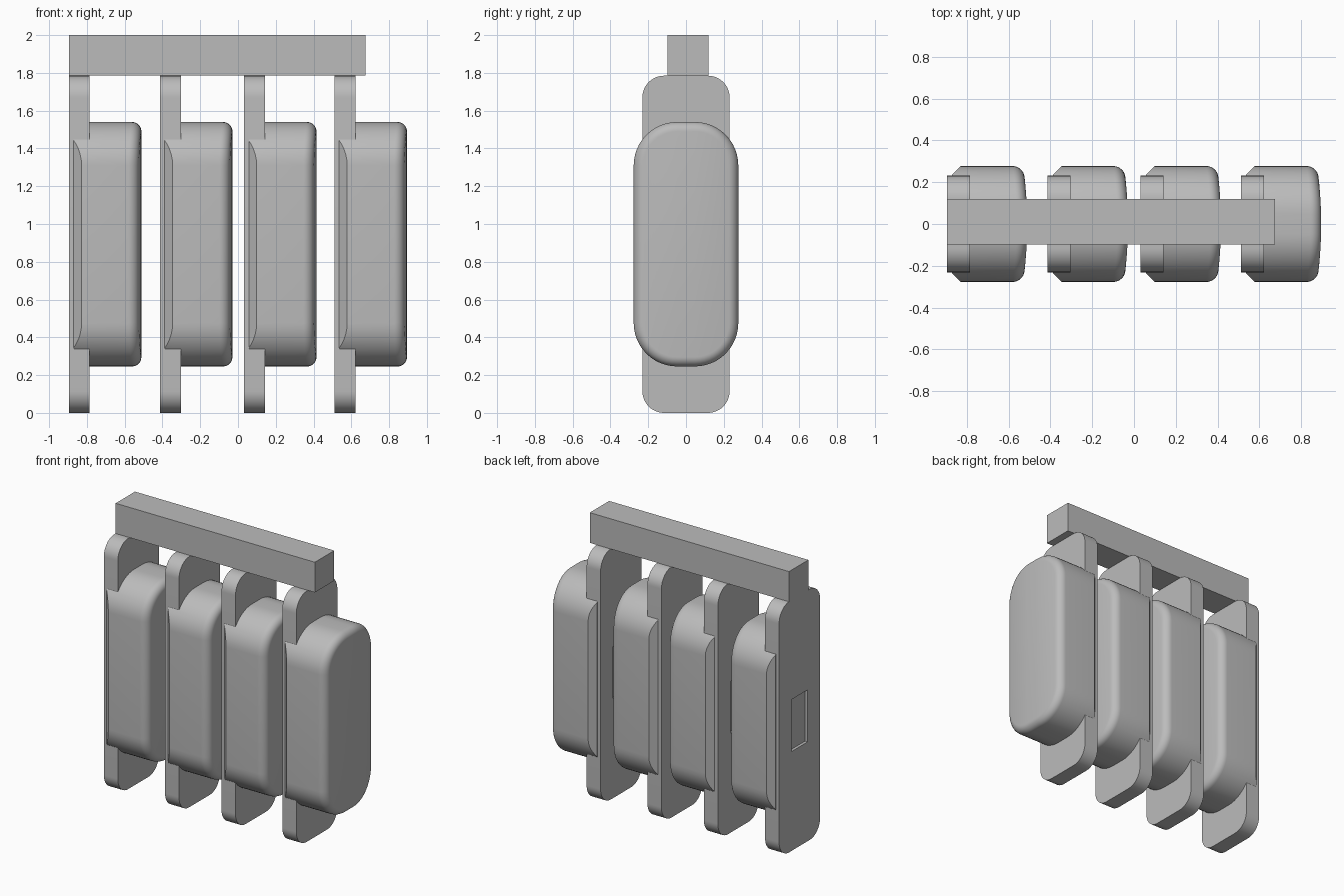
import bpy, bmesh, math
from mathutils import Vector

cube = bpy.data.objects.get("Cube")
if cube:
    bpy.data.objects.remove(cube, do_unlink=True)

grey = bpy.data.materials.new("plain_grey")
grey.use_nodes = True
colour = (0.5, 0.5, 0.5, 1)
grey.diffuse_color = colour
grey.node_tree.nodes["Principled BSDF"].inputs["Base Color"].default_value = colour

PLATE_W, PLATE_HY, PLATE_H = 0.11, 0.231, 1.785
POD_START, POD_END = 0.025, 0.384
POD_HY, POD_HZ, POD_R, POD_Z = 0.277, 0.647, 0.23, 0.893
FILLET, BULGE = 0.05, 0.25
STEPS = 12


def rounded_rect(hy, hz, r):
    """Points of a rounded rectangle: top half right to left, then bottom half back."""
    arc = [math.pi / 2 * i / STEPS for i in range(STEPS + 1)]
    right = [(hy - r + r * math.cos(a), hz - r + r * math.sin(a)) for a in arc]
    top = right + [(-y, z) for y, z in reversed(right)]
    return top + [(y, -z) for y, z in reversed(top)]


def add_ring(bm, points, x_of_y, zc):
    return [bm.verts.new((x_of_y(y), y, z + zc)) for y, z in points]


def bridge(bm, a, b):
    for i in range(len(a)):
        j = (i + 1) % len(a)
        bm.faces.new((a[i], a[j], b[j], b[i]))


def finish(bm, name):
    bmesh.ops.recalc_face_normals(bm, faces=bm.faces)
    mesh = bpy.data.meshes.new(name)
    bm.to_mesh(mesh)
    bm.free()
    mesh.materials.append(grey)
    mesh.shade_smooth()
    mesh.set_sharp_from_angle(angle=math.radians(30))
    return mesh


def place(name, mesh, x=0):
    ob = bpy.data.objects.new(name, mesh)
    ob.location.x = x
    bpy.context.collection.objects.link(ob)


def cut(bm, co, no, clear=False):
    geom = bm.verts[:] + bm.edges[:] + bm.faces[:]
    bmesh.ops.bisect_plane(bm, geom=geom, plane_co=co, plane_no=no, clear_outer=clear)


def plate_mesh():
    # Rounded slab with a shallow rectangular slot on its outer side
    bm = bmesh.new()
    mid = PLATE_H / 2
    points = rounded_rect(PLATE_HY, mid, 0.115)
    a = add_ring(bm, points, lambda y: 0, mid)
    b = add_ring(bm, points, lambda y: PLATE_W, mid)
    bridge(bm, a, b)
    bm.faces.new(a)
    bm.faces.new(b)
    for s in (-1, 1):
        cut(bm, (0, s * 0.09, 0), (0, 1, 0))
        cut(bm, (0, 0, mid + s * 0.185), (0, 0, 1))
    bmesh.ops.recalc_face_normals(bm, faces=bm.faces)
    centre = Vector((0, 0, mid))
    slot = min(bm.faces, key=lambda f: (f.calc_center_median() - centre).length)
    floor = bmesh.ops.extrude_discrete_faces(bm, faces=[slot])["faces"][0]
    bmesh.ops.translate(bm, verts=floor.verts, vec=(0.02, 0, 0))
    return finish(bm, "plate")


def pod_mesh():
    # Rounded block: straight body, filleted rim and slightly bowed end
    bm = bmesh.new()
    start = add_ring(bm, rounded_rect(POD_HY, POD_HZ, POD_R), lambda y: POD_START, POD_Z)
    bm.faces.new(start)
    ring = start
    for i in range(9):
        a = math.pi / 2 * i / 8
        d = FILLET * (1 - math.cos(a))
        x = POD_END - FILLET * (1 - math.sin(a))
        points = rounded_rect(POD_HY - d, POD_HZ - d, POD_R - d)
        new = add_ring(bm, points, lambda y: x - BULGE * y * y, POD_Z)
        bridge(bm, ring, new)
        ring = new
    n = len(ring)
    for i in range(n // 2 - 1):
        bm.faces.new((ring[i], ring[i + 1], ring[n - 2 - i], ring[n - 1 - i]))
    # Chamfers on the front and back edges beside the plate
    bmesh.ops.recalc_face_normals(bm, faces=bm.faces)
    for s in (-1, 1):
        cut(bm, (POD_START, s * 0.235, 0), (-1, s, 0), True)
        bmesh.ops.holes_fill(bm, edges=[e for e in bm.edges if e.is_boundary], sides=0)
    return finish(bm, "pod")


def bar_mesh():
    bm = bmesh.new()
    bmesh.ops.create_cube(bm, size=1)
    bmesh.ops.scale(bm, verts=bm.verts, vec=(1.57, 0.218, 2 - PLATE_H))
    bmesh.ops.translate(bm, verts=bm.verts, vec=(-0.11, 0.01, (2 + PLATE_H) / 2))
    return finish(bm, "top_bar")


plate, pod = plate_mesh(), pod_mesh()
for i, x in enumerate((-0.895, -0.413, 0.032, 0.511), 1):
    place(f"plate_{i}", plate, x)
    place(f"pod_{i}", pod, x)
place("top_bar", bar_mesh())
